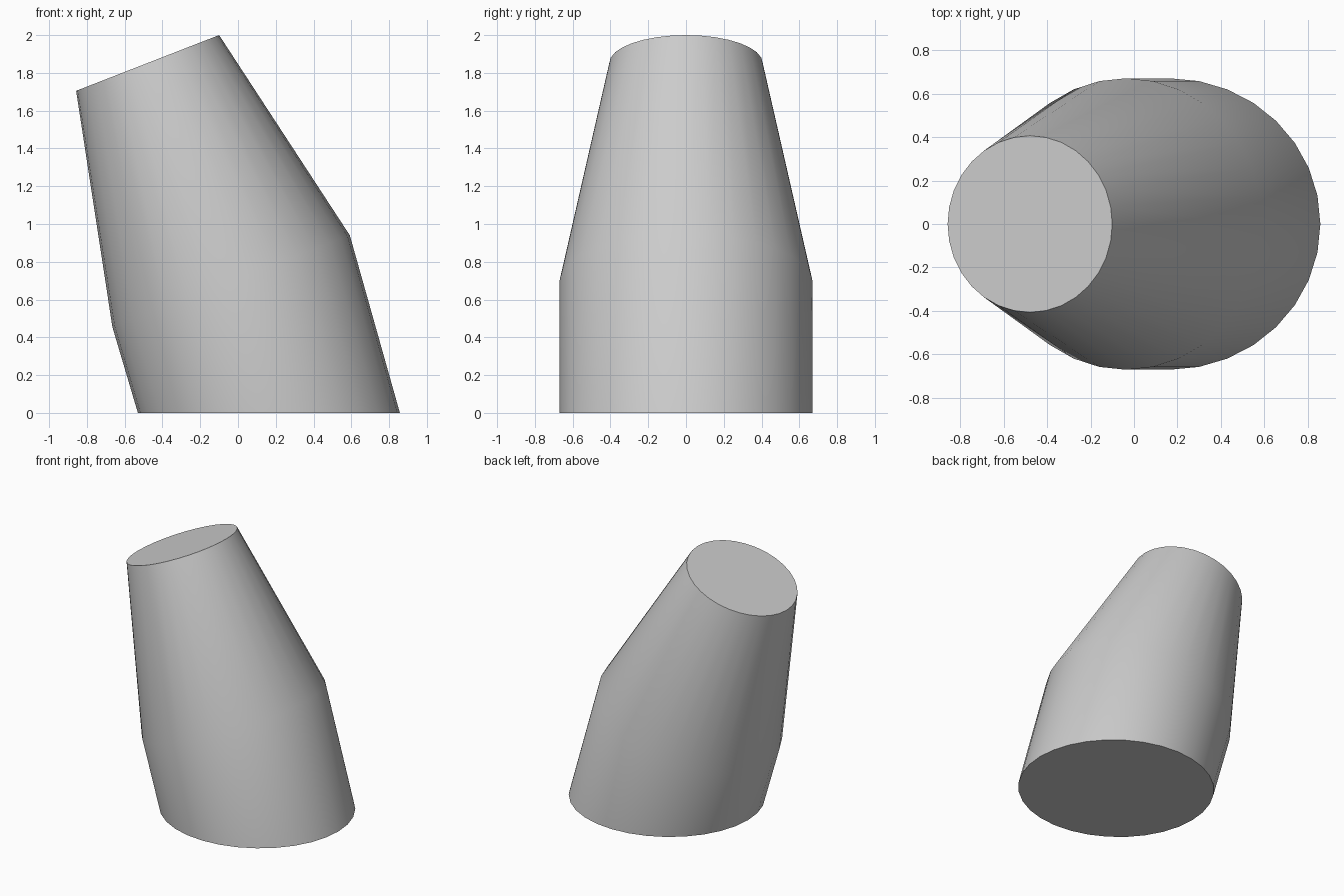
import bpy, bmesh, math
from mathutils import Vector

cube = bpy.data.objects.get("Cube")
if cube:
    bpy.data.objects.remove(cube, do_unlink=True)

SIDES = 32

# One plain grey for the whole body
grey = bpy.data.materials.new("light_grey")
grey.use_nodes = True
grey.diffuse_color = (0.6, 0.6, 0.6, 1)
grey.node_tree.nodes["Principled BSDF"].inputs["Base Color"].default_value = (0.6, 0.6, 0.6, 1)


def add_ring(bm, left, right, half_depth):
    """Tilted ellipse spanning two (x, z) points, with a half depth along y."""
    a, b = Vector((left[0], 0, left[1])), Vector((right[0], 0, right[1]))
    centre, reach = (a + b) / 2, (b - a) / 2
    ring = []
    for i in range(SIDES):
        t = math.tau * i / SIDES
        ring.append(bm.verts.new(centre + reach * math.cos(t)
                                 + Vector((0, half_depth * math.sin(t), 0))))
    return ring


# Leaning body: level base, tilted shoulder, narrow tilted top
bm = bmesh.new()
rings = [
    add_ring(bm, (-0.53, 0), (0.857, 0), 0.67),
    add_ring(bm, (-0.665, 0.455), (0.592, 0.94), 0.67),
    add_ring(bm, (-0.857, 1.705), (-0.1, 2), 0.406),
]
for low, high in zip(rings, rings[1:]):
    for i in range(SIDES):
        j = (i + 1) % SIDES
        bm.faces.new((low[i], low[j], high[j], high[i]))

# End caps
bm.faces.new(rings[0][::-1])
bm.faces.new(rings[-1])

mesh = bpy.data.meshes.new("leaning_body")
bm.to_mesh(mesh)
bm.free()
mesh.materials.append(grey)
body = bpy.data.objects.new("leaning_body", mesh)
bpy.context.collection.objects.link(body)

# Smooth sides, sharp rims
bpy.ops.object.select_all(action="DESELECT")
body.select_set(True)
bpy.context.view_layer.objects.active = body
bpy.ops.object.shade_smooth_by_angle(angle=math.radians(30))
